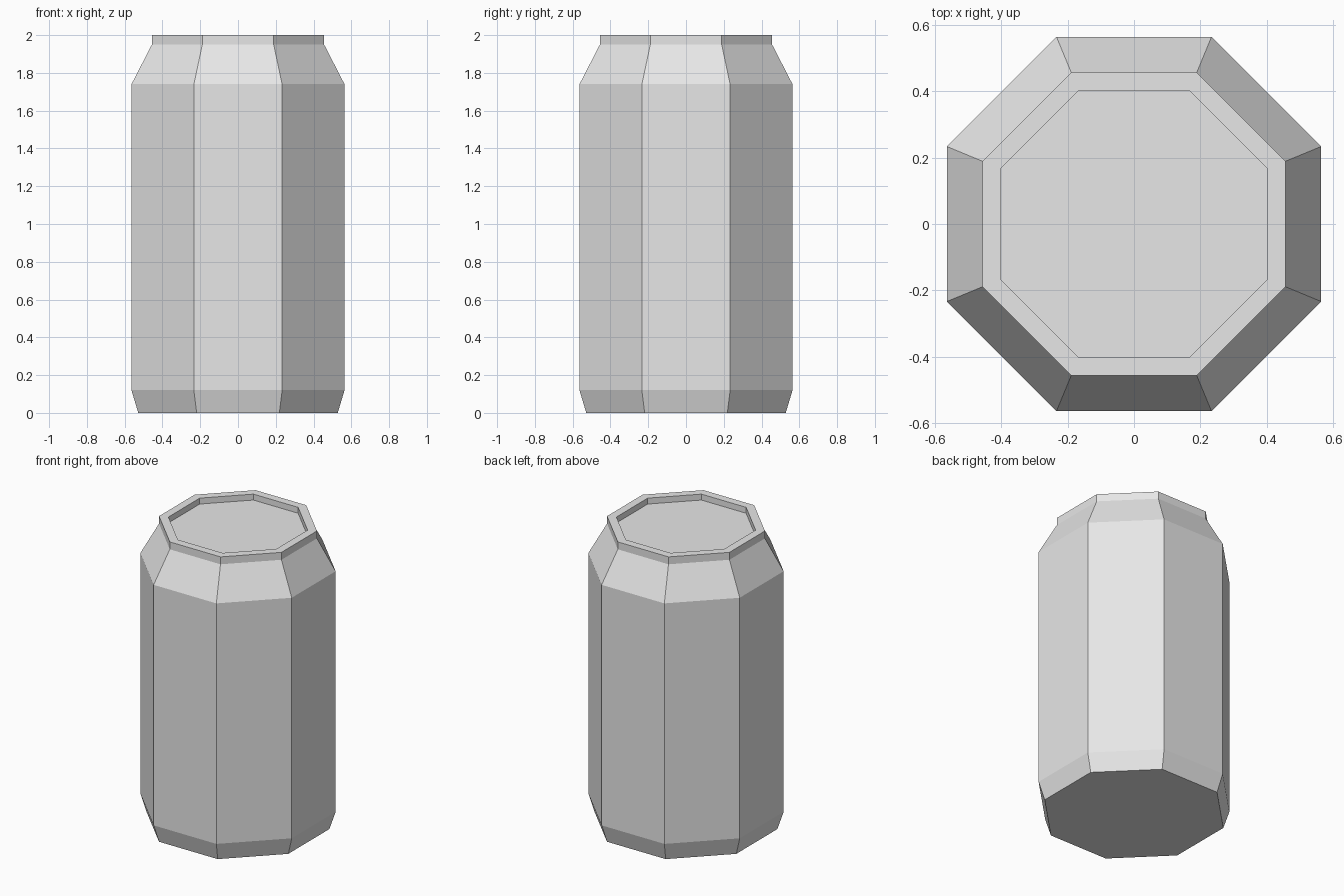
import bpy
import bmesh
from math import cos, pi, sin

cube = bpy.data.objects.get("Cube")
if cube:
    bpy.data.objects.remove(cube, do_unlink=True)

SIDES = 8

# Plain metal
metal = bpy.data.materials.new("light_grey_metal")
metal.use_nodes = True
colour = (0.8, 0.8, 0.8, 1.0)
metal.diffuse_color = colour
metal.node_tree.nodes["Principled BSDF"].inputs["Base Color"].default_value = colour


def ring(bm, apothem, z):
    """Octagon with flat sides facing the axes."""
    radius = apothem / cos(pi / SIDES)
    angles = [(i + 0.5) * 2 * pi / SIDES for i in range(SIDES)]
    return [bm.verts.new((radius * cos(a), radius * sin(a), z)) for a in angles]


# Profile from base to recessed lid: (apothem, height)
profile = [
    (0.528, 0.0),    # base
    (0.564, 0.12),   # lower bevel
    (0.564, 1.74),   # wall
    (0.456, 1.95),   # shoulder
    (0.456, 2.0),    # rim outside
    (0.402, 2.0),    # rim inside
    (0.402, 1.96),   # lid
]

# Can body with closed base and sunken lid
bm = bmesh.new()
rings = [ring(bm, a, z) for a, z in profile]
for low, high in zip(rings, rings[1:]):
    for i in range(SIDES):
        j = (i + 1) % SIDES
        bm.faces.new((low[i], low[j], high[j], high[i]))
bm.faces.new(rings[0][::-1])
bm.faces.new(rings[-1])
bmesh.ops.recalc_face_normals(bm, faces=bm.faces)

mesh = bpy.data.meshes.new("can_body")
bm.to_mesh(mesh)
bm.free()
mesh.materials.append(metal)
can_body = bpy.data.objects.new("can_body", mesh)
bpy.context.collection.objects.link(can_body)
